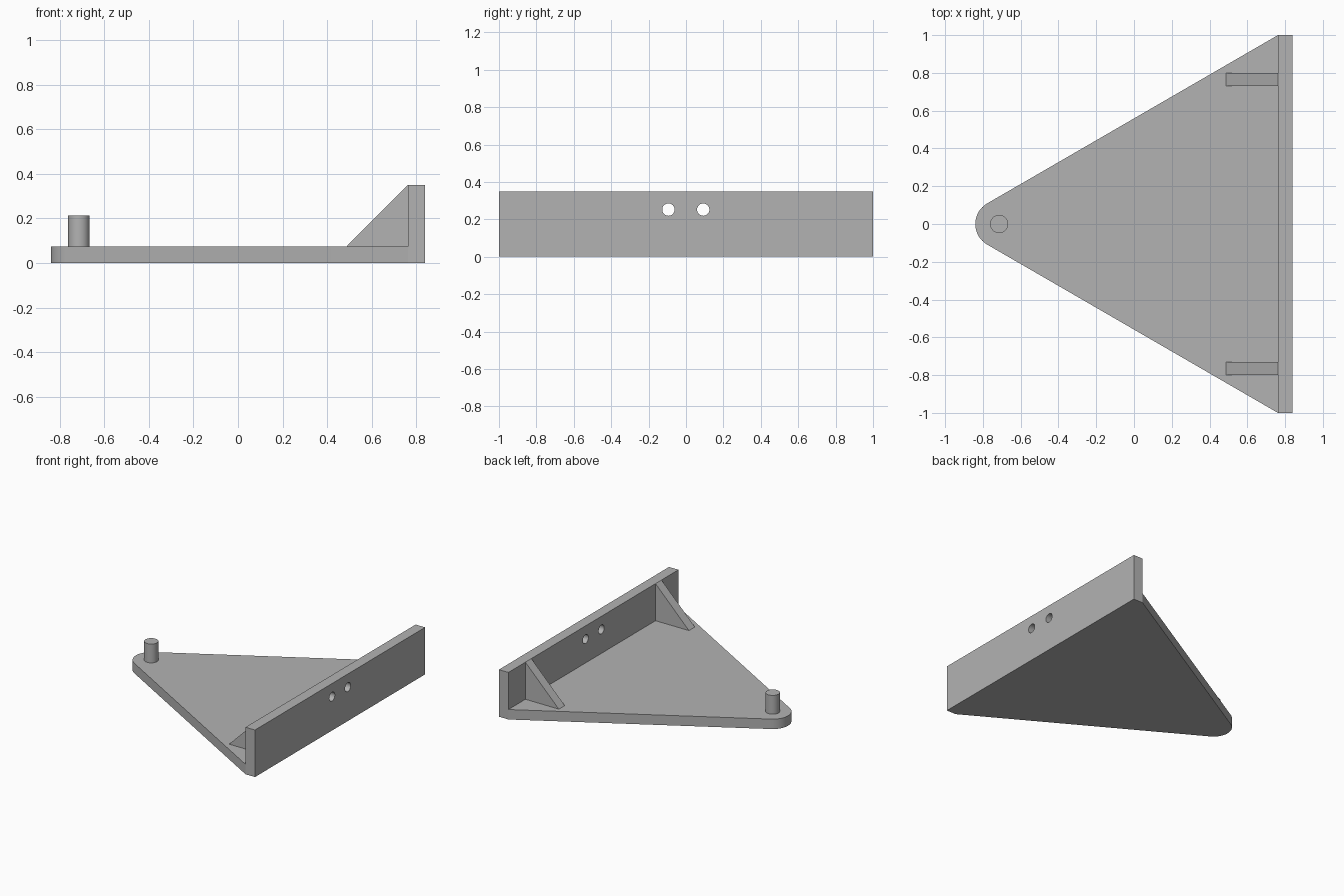
import bpy, bmesh, math
from mathutils import Matrix, Vector

if "Cube" in bpy.data.objects:
    bpy.data.objects.remove(bpy.data.objects["Cube"])

grey = bpy.data.materials.new("plain_grey")
grey.diffuse_color = (0.45, 0.45, 0.45, 1)
grey.use_nodes = True
grey.node_tree.nodes["Principled BSDF"].inputs["Base Color"].default_value = grey.diffuse_color

PLATE_TOP = 0.074
WALL_IN, WALL_OUT, WALL_TOP = 0.762, 0.84, 0.35
NOSE_X, NOSE_R = -0.714, 0.126


def extrude(name, points, offset):
    """Solid made by sweeping a flat outline along an offset."""
    bm = bmesh.new()
    face = bm.faces.new([bm.verts.new(p) for p in points])
    swept = bmesh.ops.extrude_face_region(bm, geom=[face])["geom"]
    bmesh.ops.translate(bm, vec=offset, verts=[v for v in swept if isinstance(v, bmesh.types.BMVert)])
    bmesh.ops.recalc_face_normals(bm, faces=bm.faces)
    return finish(name, bm)


def cylinder(name, radius, depth, matrix, sides=48):
    bm = bmesh.new()
    bmesh.ops.create_cone(bm, cap_ends=True, segments=sides, radius1=radius,
                          radius2=radius, depth=depth, matrix=matrix)
    return finish(name, bm)


def finish(name, bm):
    mesh = bpy.data.meshes.new(name)
    bm.to_mesh(mesh)
    bm.free()
    mesh.materials.append(grey)
    obj = bpy.data.objects.new(name, mesh)
    bpy.context.collection.objects.link(obj)
    return obj


def smooth(obj):
    bpy.ops.object.select_all(action='DESELECT')
    obj.select_set(True)
    bpy.context.view_layer.objects.active = obj
    bpy.ops.object.shade_smooth_by_angle(angle=math.radians(30))


# Triangular base plate with a rounded nose tangent to both sides
outline = [(WALL_IN, -1, 0), (WALL_IN, 1, 0)]
for i in range(25):
    a = math.radians(120 + 120 * i / 24)
    outline.append((NOSE_X + NOSE_R * math.cos(a), NOSE_R * math.sin(a), 0))
smooth(extrude("base_plate", outline, Vector((0, 0, PLATE_TOP))))

# Upright wall with two bolt holes
wall = extrude("upright_wall",
               [(WALL_IN, -1, 0), (WALL_OUT, -1, 0), (WALL_OUT, -1, WALL_TOP), (WALL_IN, -1, WALL_TOP)],
               Vector((0, 2, 0)))
for y in (-0.094, 0.092):
    place = Matrix.Translation((0.8, y, 0.252)) @ Matrix.Rotation(math.pi / 2, 4, 'Y')
    cutter = cylinder("hole_cutter", 0.033, 0.3, place, 32)
    cut = wall.modifiers.new("bolt_hole", 'BOOLEAN')
    cut.operation = 'DIFFERENCE'
    cut.solver = 'EXACT'
    cut.object = cutter
    bpy.context.view_layer.objects.active = wall
    bpy.ops.object.modifier_apply(modifier=cut.name)
    bpy.data.objects.remove(cutter)
smooth(wall)

# Triangular gussets bracing the wall
for side, y in (("front", -0.80), ("back", 0.73)):
    extrude(side + "_gusset",
            [(0.487, y, PLATE_TOP), (WALL_IN, y, PLATE_TOP), (WALL_IN, y, WALL_TOP)],
            Vector((0, 0.07, 0)))

# Locating pin above the nose
pin_top = 0.214
pin = cylinder("locating_pin", 0.048, pin_top - PLATE_TOP,
               Matrix.Translation((NOSE_X, 0, (pin_top + PLATE_TOP) / 2)))
smooth(pin)
